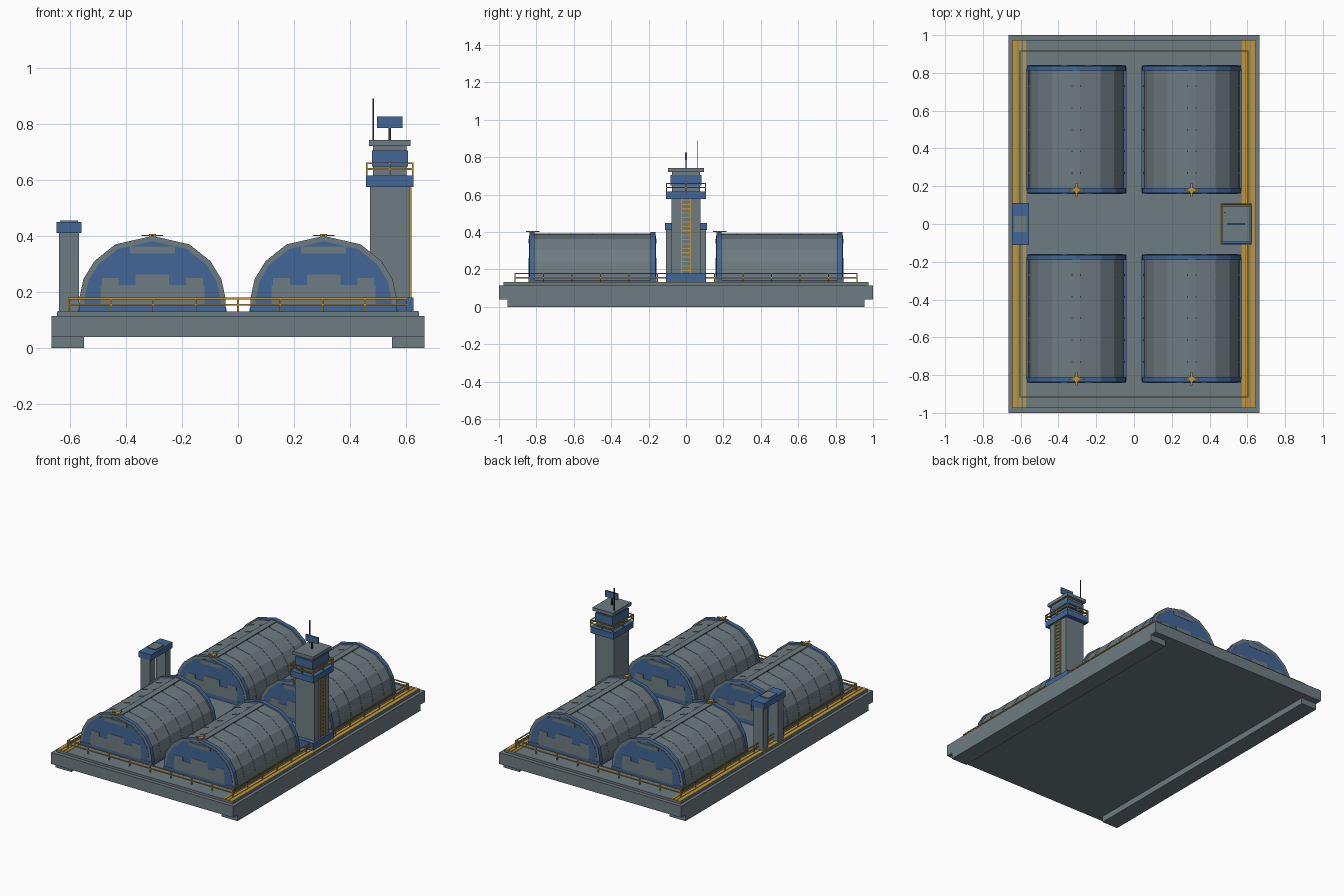
import bpy, bmesh

cube = bpy.data.objects.get("Cube")
if cube:
    bpy.data.objects.remove(cube, do_unlink=True)


def material(name, rgb):
    m = bpy.data.materials.new(name)
    m.use_nodes = True
    m.diffuse_color = (*rgb, 1)
    m.node_tree.nodes["Principled BSDF"].inputs["Base Color"].default_value = (*rgb, 1)
    return m


GREY = material("concrete grey", (0.155, 0.2, 0.22))
BLUE = material("steel blue", (0.054, 0.135, 0.31))
YELLOW = material("safety yellow", (0.52, 0.31, 0.05))
DARK = material("dark metal", (0.03, 0.032, 0.038))


def finish(name, bm, *mats):
    bmesh.ops.recalc_face_normals(bm, faces=bm.faces)
    mesh = bpy.data.meshes.new(name)
    bm.to_mesh(mesh)
    bm.free()
    for m in mats:
        mesh.materials.append(m)
    ob = bpy.data.objects.new(name, mesh)
    bpy.context.collection.objects.link(ob)
    return ob


def add_box(bm, x, y, z):
    """Add a box given its (min, max) on each axis."""
    verts = bmesh.ops.create_cube(bm, size=1)["verts"]
    for v in verts:
        for i, (a, b) in enumerate((x, y, z)):
            v.co[i] = (a + b) / 2 + v.co[i] * (b - a)


def boxes(name, mat, *items):
    bm = bmesh.new()
    for item in items:
        add_box(bm, *item)
    return finish(name, bm, mat)


def span(c, half):
    return (c - half, c + half)


# Base slab, deck and long feet
boxes("base_slab", GREY, (span(0, .665), span(0, 1), (.04, .115)))
boxes("deck", GREY, (span(0, .645), span(0, .975), (.115, .13)))
boxes("feet", GREY, *[(span(s * .607, .058), span(0, .955), (0, .04)) for s in (-1, 1)])

# Yellow walkway markings along both sides
for s, label in ((-1, "right"), (1, "left")):
    boxes("walkway_" + label, YELLOW,
          *[(span(s * c, w), span(0, .975), (.13, .133))
            for c, w in ((.58, .008), (.603, .009), (.63, .012))])


def railing(name, cx, hx, hy, z0, z1, nx, ny, t):
    """Rectangular railing with a top rail, a middle rail and evenly spaced posts."""
    bm = bmesh.new()
    for z in (z1 - t, z0 + (z1 - z0) * .5):
        for s in (-1, 1):
            add_box(bm, span(cx, hx), span(s * hy, t), span(z, t))
            add_box(bm, span(cx + s * hx, t), span(0, hy), span(z, t))
    for s in (-1, 1):
        for i in range(nx + 1):
            add_box(bm, span(cx - hx + 2 * hx * i / nx, t), span(s * hy, t), (z0, z1))
        for i in range(1, ny):
            add_box(bm, span(cx + s * hx, t), span(-hy + 2 * hy * i / ny, t), (z0, z1))
    return finish(name, bm, YELLOW)


railing("deck_railing", 0, .603, .915, .13, .18, 8, 12, .003)

# Arched hangars
HALF = [(.262, .13), (.26, .18), (.246, .246), (.207, .31), (.132, .37)]
ARCH = HALF + [(0, .4)] + [(-x, z) for x, z in reversed(HALF)]


def arch(name, cx, y0, y1, scale, *mats):
    """Extrude the arch profile along y, scaled about the foot of its middle."""
    bm = bmesh.new()
    pts = [(cx + x * scale, .13 + (z - .13) * scale) for x, z in ARCH]
    face = bm.faces.new([bm.verts.new((x, y0, z)) for x, z in pts])
    new = bmesh.ops.extrude_face_region(bm, geom=[face])["geom"]
    for v in new:
        if isinstance(v, bmesh.types.BMVert):
            v.co.y = y1
    ob = finish(name, bm, *mats)
    if len(mats) > 1:
        for p in ob.data.polygons:
            p.material_index = int(abs(p.normal.y) > .5)
    return ob


# Grey door panels as (centre, half width, bottom, top)
DOOR = [(0, .185, .155, .225), (0, .06, .225, .262), (-.15, .03, .225, .25),
        (.15, .03, .225, .25), (0, .08, .338, .362)]


def hangar(tag, cx, cy):
    arch("hangar_roof_" + tag, cx, cy - .32, cy + .32, .965, GREY)
    boxes("hangar_sill_" + tag, BLUE, (span(cx, .264), span(cy, .325), (.13, .142)))
    boxes("ridge_cap_" + tag, GREY, (span(cx, .02), span(cy, .315), (.375, .392)))
    for i in range(5):
        y = cy + (i - 2) * .115
        arch(f"roof_rib_{tag}_{i}", cx, y - .004, y + .004, .971, GREY)
        boxes(f"rib_clips_{tag}_{i}", DARK,
              *[(span(cx + s * .021, .004), span(y, .004), (.38, .391)) for s in (-1, 1)])
    for s, end in ((-1, "front"), (1, "back")):
        label = f"{end}_{tag}"
        y = cy + s * .337
        arch("end_ring_" + label, cx, cy + s * .31, y, 1, BLUE, GREY)
        arch("end_wall_" + label, cx, y, y + s * .002, .93, BLUE)
        ys = tuple(sorted((y, y + s * .004)))
        boxes("door_panels_" + label, GREY,
              *[(span(cx + c, w), ys, (a, b)) for c, w, a, b in DOOR])
        boxes("door_sill_" + label, BLUE, (span(cx, .26), ys, (.13, .155)))
    # Beacon cross over the front end
    boxes("beacon_" + tag, YELLOW,
          (span(cx, .038), span(cy - .32, .005), (.399, .404)),
          (span(cx, .005), span(cy - .32, .036), (.399, .404)),
          (span(cx, .013), span(cy - .32, .013), (.396, .406)))


for cx, side in ((-.305, "right"), (.305, "left")):
    for cy, row in ((-.5, "front"), (.5, "rear")):
        hangar(f"{row}_{side}", cx, cy)

# Control tower
TX = .541
boxes("tower_base", BLUE, (span(TX, .084), span(0, .108), (.13, .18)))
boxes("tower_shaft", GREY, (span(TX, .071), span(0, .078), (.18, .575)))
boxes("tower_platform", BLUE, (span(TX, .084), span(0, .106), (.575, .615)))
boxes("tower_cabin", GREY, (span(TX, .06), span(0, .076), (.615, .72)))
boxes("cabin_windows", BLUE, (span(TX, .064), span(0, .084), (.648, .705)))
boxes("tower_roof", GREY, (span(TX, .074), span(0, .096), (.72, .742)))
railing("tower_railing", TX, .082, .104, .615, .662, 2, 2, .003)
boxes("sign_post", DARK, (span(TX, .004), span(0, .004), (.742, .79)))
boxes("sign_board", BLUE, (span(TX, .046), span(0, .005), (.785, .826)))
boxes("antenna", DARK, (span(.482, .0025), span(.06, .0025), (.742, .89)))

# Ladder on the outer side of the tower
boxes("ladder", YELLOW,
      *[((.612, .619), span(s * .024, .003), (.18, .58)) for s in (-1, 1)],
      *[((.613, .618), span(0, .024), span(.195 + i * .0235, .003)) for i in range(17)])

# Gantry with two legs on the opposite side
GX = -.602
boxes("gantry_legs", GREY, *[(span(GX, .035), span(s * .079, .027), (.13, .41)) for s in (-1, 1)])
boxes("gantry_cap", BLUE, (span(GX, .045), span(0, .112), (.41, .449)))
boxes("gantry_hatch", GREY, (span(GX, .032), span(0, .042), (.449, .455)))
